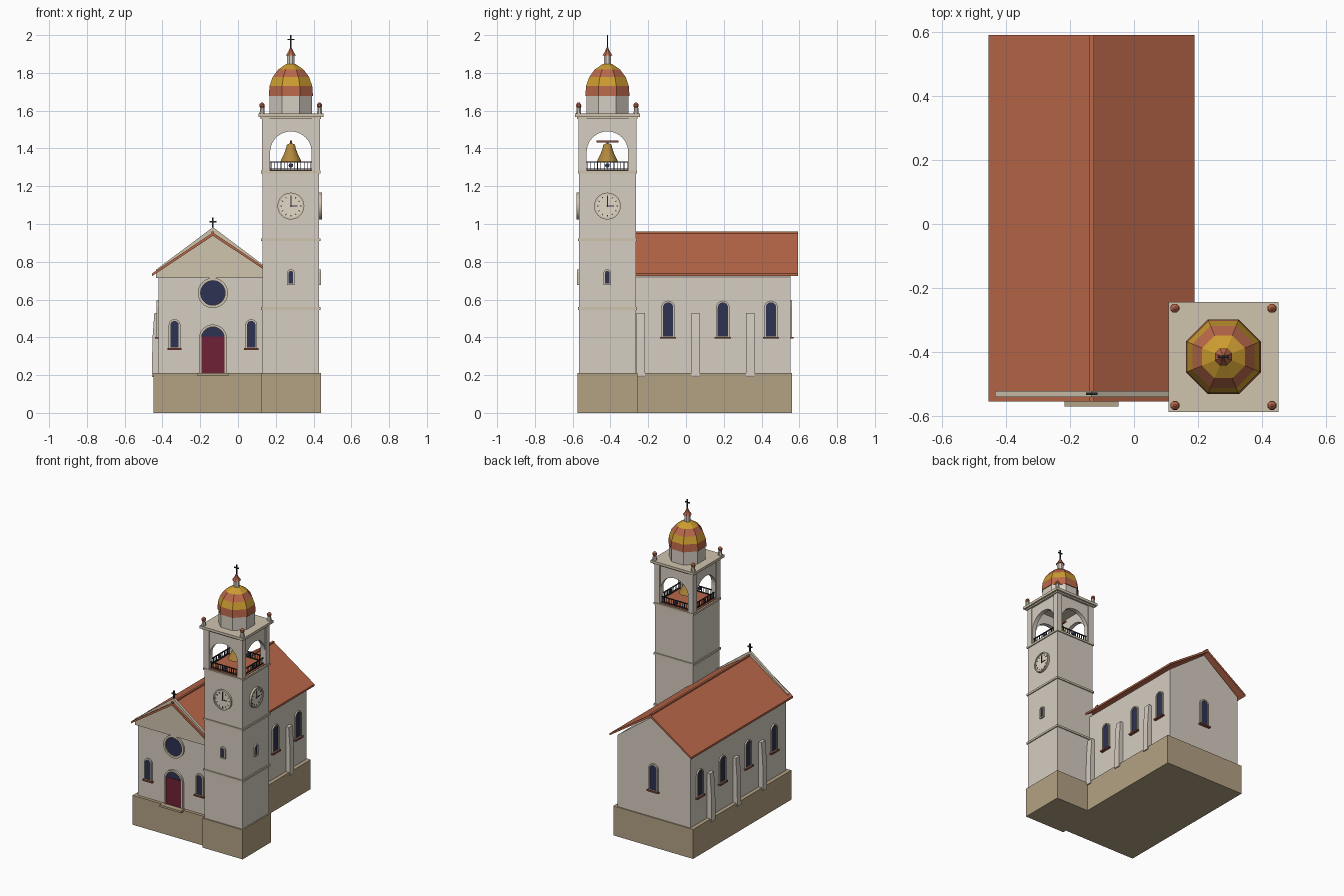
import bpy, bmesh
from math import pi, sin, cos
from mathutils import Matrix

if "Cube" in bpy.data.objects:
    bpy.data.objects.remove(bpy.data.objects["Cube"])


def material(name, r, g, b):
    lin = [(c / 255 / 12.92 if c < 11 else ((c / 255 + 0.055) / 1.055) ** 2.4) for c in (r, g, b)]
    m = bpy.data.materials.new(name)
    m.diffuse_color = (*lin, 1)
    m.use_nodes = True
    m.node_tree.nodes["Principled BSDF"].inputs["Base Color"].default_value = m.diffuse_color
    return m


WALL = material("plaster", 214, 205, 194)
STONE = material("plinth_stone", 180, 162, 132)
TRIM = material("trim", 208, 196, 174)
ROOF = material("terracotta", 186, 104, 74)
SILL = material("sill_brick", 140, 74, 58)
GLASS = material("glass", 46, 50, 82)
DOOR = material("door_red", 110, 34, 55)
GOLD = material("gold_tile", 204, 156, 48)
BRONZE = material("bronze", 176, 136, 60)
IRON = material("iron", 40, 40, 46)
DIAL = material("dial", 226, 216, 198)

NX = -0.133                # nave axis
TX, TY = 0.28, -0.416      # tower axis


def finish(name, bm, mats, M=Matrix()):
    bmesh.ops.recalc_face_normals(bm, faces=bm.faces)
    me = bpy.data.meshes.new(name)
    bm.to_mesh(me)
    bm.free()
    me.transform(M)
    for m in mats:
        me.materials.append(m)
    ob = bpy.data.objects.new(name, me)
    bpy.context.collection.objects.link(ob)
    return ob


def box(name, x0, x1, y0, y1, z0, z1, mat, M=Matrix()):
    bm = bmesh.new()
    S = Matrix.Translation(((x0 + x1) / 2, (y0 + y1) / 2, (z0 + z1) / 2)) @ Matrix.Diagonal(
        (x1 - x0, y1 - y0, z1 - z0, 1))
    bmesh.ops.create_cube(bm, size=1, matrix=S)
    return finish(name, bm, [mat], M)


def tower_box(name, h, z0, z1, mat):
    return box(name, TX - h, TX + h, TY - h, TY + h, z0, z1, mat)


def prism(name, pts, d0, d1, mat, M=Matrix(), hole=None):
    """Extrude (x, z) outline from depth d0 to d1 along local -y; hole has the same point count."""
    bm = bmesh.new()
    loops = [[bm.verts.new((x, -d, z)) for x, z in p]
             for p, d in ((pts, d0), (pts, d1)) + (((hole, d1), (hole, d0)) if hole else ())]
    n, k = len(pts), len(loops)
    for a in range(k if hole else k - 1):
        A, B = loops[a], loops[(a + 1) % k]
        for i in range(n):
            j = (i + 1) % n
            bm.faces.new((A[i], A[j], B[j], B[i]))
    if not hole:
        bm.faces.new(loops[0])
        bm.faces.new(loops[1])
    return finish(name, bm, [mat], M)


def lathe(name, prof, sides, mats, x, y, smooth=False):
    """Revolve (radius, z) profile; one material per band, capped at both ends."""
    bm = bmesh.new()
    rings = [[bm.verts.new((r * cos(a), r * sin(a), z))
              for a in ((i + 0.5) * 2 * pi / sides for i in range(sides))] for r, z in prof]
    for b in range(len(prof) - 1):
        for i in range(sides):
            j = (i + 1) % sides
            f = bm.faces.new((rings[b][i], rings[b][j], rings[b + 1][j], rings[b + 1][i]))
            f.material_index = b % len(mats)
            f.smooth = smooth
    bm.faces.new(rings[0])
    bm.faces.new(rings[-1]).material_index = (len(prof) - 2) % len(mats)
    return finish(name, bm, mats, Matrix.Translation((x, y, 0)))


def face(x, y, turn):
    """Wall frame: local x along the wall, local -y outwards; turn in quarter turns."""
    return Matrix.Translation((x, y, 0)) @ Matrix.Rotation(turn * pi / 2, 4, 'Z')


def arch(h, z0, z1, n=14):
    return [(h, z0)] + [(h * cos(pi * i / n), z1 - h + h * sin(pi * i / n)) for i in range(n + 1)] + [(-h, z0)]


def circle(r, z, n=32):
    return [(r * cos(2 * pi * i / n), z + r * sin(2 * pi * i / n)) for i in range(n)]


def window(name, M, h, z0, z1, rim=0.009, sill=True):
    prism(name + "_glass", arch(h, z0, z1), -0.005, 0.004, GLASS, M)
    prism(name + "_frame", arch(h + rim, z0 - rim, z1 + rim), -0.005, 0.01, TRIM, M, arch(h, z0, z1))
    if sill:
        box(name + "_sill", -h - 0.016, h + 0.016, -0.018, 0.005, z0 - 0.012, z0 - 0.002, SILL, M)


def cross(name, x, y, z0, z1, za, w, t):
    box(name + "_post", x - t, x + t, y - t, y + t, z0, z1, IRON)
    box(name + "_arm", x - w, x + w, y - t, y + t, za - t, za + t, IRON)


# Nave: plinth, walls, roof, pediment
N = Matrix.Translation((NX, 0, 0))
box("nave_plinth", -0.315, 0.315, -0.548, 0.56, 0, 0.21, STONE, N)
prism("nave_walls", [(-0.288, 0.2), (0.288, 0.2), (0.288, 0.72), (0, 0.932), (-0.288, 0.72)],
      -0.552, 0.527, WALL, N)
prism("nave_roof", [(-0.322, 0.724), (0, 0.938), (0.322, 0.724), (0.322, 0.738), (0, 0.955), (-0.322, 0.738)],
      -0.592, 0.556, ROOF, N)
box("roof_ridge", -0.007, 0.007, -0.556, 0.592, 0.94, 0.96, ROOF, N)
prism("front_pediment", [(-0.302, 0.714), (0.302, 0.714), (0.302, 0.757), (0, 0.983), (-0.302, 0.757)],
      0.523, 0.541, TRIM, N)
cross("gable_cross", NX, -0.532, 0.975, 1.035, 1.012, 0.018, 0.004)

# Front: door, rose window, two side windows
F = face(NX, -0.527, 0)
prism("door_fanlight", arch(0.061, 0.21, 0.455), -0.005, 0.004, GLASS, F)
box("door_leaf", -0.061, 0.061, -0.007, 0.005, 0.21, 0.405, DOOR, F)
prism("door_frame", arch(0.074, 0.21, 0.468), -0.005, 0.014, TRIM, F, arch(0.061, 0.21, 0.455))
box("door_step", -0.085, 0.085, -0.045, 0.01, 0.198, 0.212, STONE, F)
prism("rose_glass", circle(0.065, 0.635), -0.005, 0.004, GLASS, F)
prism("rose_frame", circle(0.08, 0.635), -0.005, 0.012, TRIM, F, circle(0.065, 0.635))
for s in (-1, 1):
    window("front_window", face(NX + s * 0.203, -0.527, 0), 0.022, 0.345, 0.487)

# Back and side windows, tapered buttresses
window("back_window", face(NX, 0.552, 2), 0.028, 0.405, 0.585)
for s in (-1, 1):
    wx = NX + s * 0.288
    for y in (-0.385, -0.095, 0.195, 0.45):
        if s < 0 or y > -0.3:
            window("side_window", face(wx, y, s), 0.027, 0.405, 0.585)
    for y in (-0.24, 0.05, 0.34):
        prism("buttress", [(-0.01, 0.19), (0.035, 0.19), (0.032, 0.39), (0.022, 0.53), (-0.01, 0.53)],
              -0.022, 0.022, WALL, Matrix.Translation((wx, y, 0)) @ Matrix.Diagonal((s, 1, 1, 1)))

# Tower shaft and string courses
tower_box("tower_plinth", 0.159, 0, 0.21, STONE)
tower_box("tower_shaft", 0.15, 0.2, 1.275, WALL)
for z in (0.553, 0.917, 1.275):
    tower_box("string_course", 0.157, z - 0.007, z + 0.007, TRIM)

# Clocks and slit windows on front and right faces
for t, M in ((0, face(TX, TY - 0.15, 0)), (1, face(TX + 0.15, TY, 1))):
    window("tower_window", M, 0.012, 0.685, 0.752, 0.008, False)
    prism("clock_dial", circle(0.062, 1.095), -0.005, 0.008, DIAL, M)
    prism("clock_rim", circle(0.071, 1.095), -0.005, 0.014, TRIM, M, circle(0.062, 1.095))
    for i in range(12):
        R = M @ Matrix.Translation((0, 0, 1.095)) @ Matrix.Rotation(i * pi / 6, 4, 'Y')
        box("clock_mark", -0.002, 0.002, -0.01, -0.006, 0.047, 0.056, IRON, R)
    box("minute_hand", -0.002, 0.002, -0.011, -0.006, 1.09, 1.143, IRON, M)
    box("hour_hand", -0.005, 0.036, -0.011, -0.006, 1.0925, 1.0975, GLASS, M)

# Belfry: floor, arched walls, corner pilasters, railings
tower_box("belfry_floor", 0.146, 1.278, 1.286, ROOF)
opening = arch(0.11, 1.28, 1.49, 20)
for t in range(4):
    M = face(TX, TY, t)
    prism("belfry_arch_wall", [(0.13, 1.28), (0.13, 1.57), (-0.13, 1.57), (-0.13, 1.28)] + opening[::-1],
          0.118, 0.146, WALL, M)
    box("belfry_pilaster", 0.112, 0.153, -0.153, -0.112, 1.28, 1.565, WALL, M)
    for z in (1.291, 1.328):
        box("railing_bar", -0.112, 0.112, -0.136, -0.130, z - 0.003, z + 0.003, IRON, M)
    for i in range(13):
        u = (i - 6) * 0.0175
        box("railing_baluster", u - 0.0017, u + 0.0017, -0.135, -0.131, 1.286, 1.328, IRON, M)
    prism("railing_rosette", circle(0.012, 1.31, 12), 0.129, 0.139, GLASS, M)

# Bell and its beam
lathe("bell", [(0.055, 1.332), (0.05, 1.345), (0.036, 1.372), (0.026, 1.4), (0.022, 1.42), (0.01, 1.425)],
      24, [BRONZE], TX, TY, True)
lathe("bell_crown", [(0.005, 1.42), (0.005, 1.437)], 8, [BRONZE], TX, TY)
box("bell_beam", TX - 0.005, TX + 0.005, TY - 0.058, TY + 0.058, 1.432, 1.443, SILL)

# Cornice and corner finials
tower_box("cornice_lower", 0.16, 1.556, 1.567, TRIM)
tower_box("cornice", 0.172, 1.566, 1.584, TRIM)
for sx in (-1, 1):
    for sy in (-1, 1):
        x, y = TX + sx * 0.152, TY + sy * 0.152
        lathe("finial_post", [(0.015, 1.58), (0.012, 1.617)], 8, [WALL], x, y)
        lathe("finial_cap", [(0.009, 1.614), (0.015, 1.622), (0.014, 1.634), (0.004, 1.644)], 8, [ROOF], x, y)

# Octagonal drum, banded dome, lantern, cross
k = 1 / cos(pi / 8)
lathe("dome_drum", [(0.112 * k, 1.58), (0.112 * k, 1.68)], 8, [WALL], TX, TY)
lathe("dome", [(0.117 * k, 1.677), (0.113 * k, 1.73), (0.097 * k, 1.777), (0.067 * k, 1.818), (0.026 * k, 1.846)],
      8, [ROOF, GOLD], TX, TY)
lathe("lantern", [(0.021, 1.84), (0.021, 1.895)], 8, [WALL], TX, TY)
lathe("lantern_roof", [(0.029, 1.892), (0.016, 1.91), (0.004, 1.935)], 8, [ROOF], TX, TY)
cross("tower_cross", TX, TY, 1.93, 2.0, 1.977, 0.018, 0.0035)
